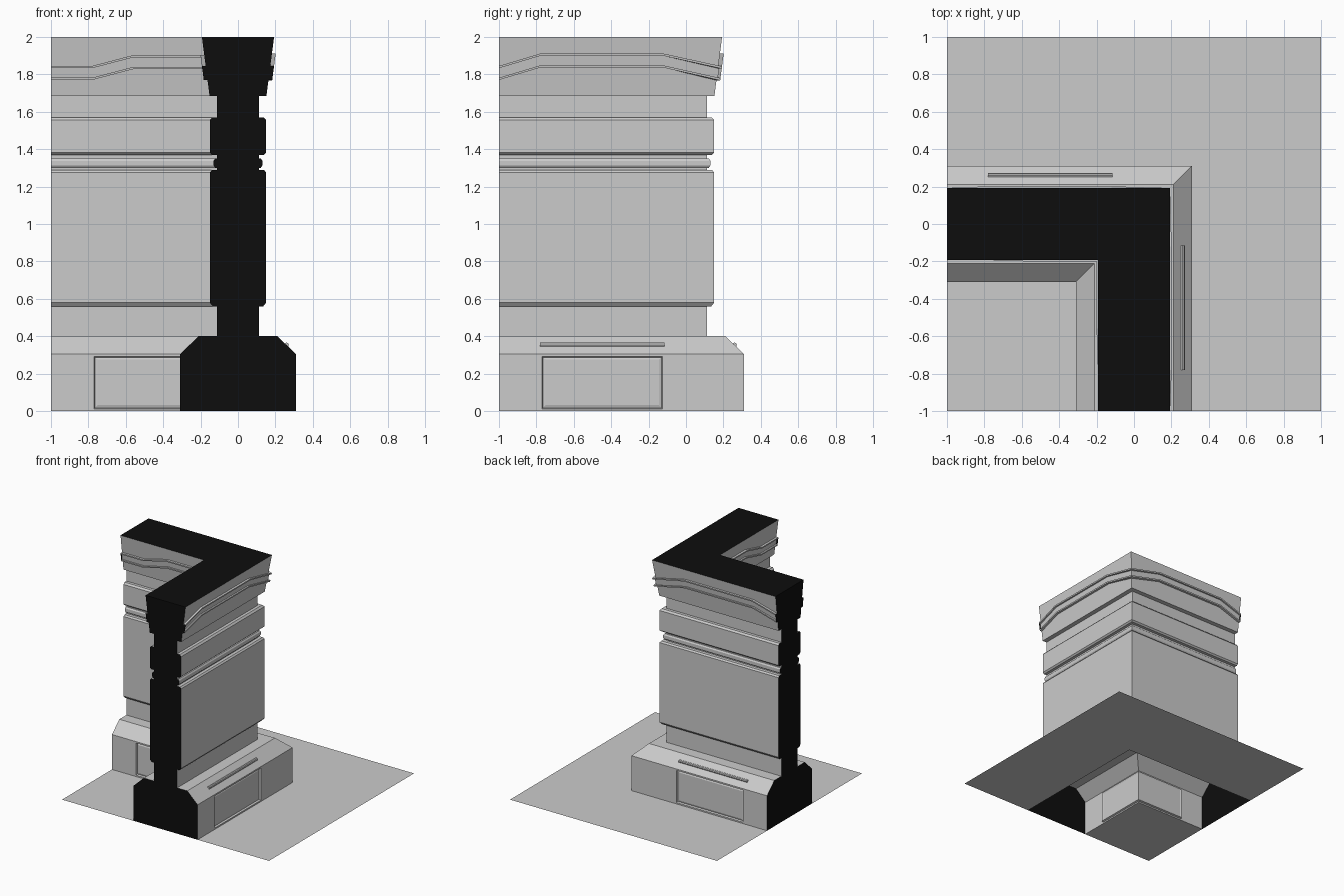
import bpy, bmesh, math
from mathutils import Vector

if "Cube" in bpy.data.objects:
    bpy.data.objects.remove(bpy.data.objects["Cube"])

black = bpy.data.materials.new("black_cap")
black.diffuse_color = (0.004, 0.004, 0.004, 1)
black.use_nodes = True
black.node_tree.nodes["Principled BSDF"].inputs["Base Color"].default_value = black.diffuse_color


def make(name, faces, mat=None):
    """Mesh object from a list of polygons given as coordinates."""
    bm = bmesh.new()
    for f in faces:
        bm.faces.new([bm.verts.new(p) for p in f])
    bmesh.ops.remove_doubles(bm, verts=bm.verts, dist=0.0003)
    me = bpy.data.meshes.new(name)
    bm.to_mesh(me)
    bm.free()
    ob = bpy.data.objects.new(name, me)
    bpy.context.collection.objects.link(ob)
    if mat:
        me.materials.append(mat)
    return ob


def both_legs(faces):
    """Repeat the faces of one leg on the other leg, swapping x and y."""
    return faces + [[(y, x, z) for x, y, z in reversed(f)] for f in faces]


def pt(t, d, z, sign):
    """Point on a leg; t None means on the corner mitre."""
    return (sign * d, sign * d if t is None else t, z)


def quad(a, b, c, d, sign):
    return [a, b, c, d] if sign > 0 else [d, c, b, a]


# Wall half-profile above the vertical base face: (distance from centre, height)
profile = [(.31, .305), (.21, .40), (.112, .40), (.112, .56), (.135, .56), (.151, .58),
           (.151, 1.275), (.14, 1.288), (.112, 1.288), (.112, 1.30), (.122, 1.30),
           (.13, 1.312), (.13, 1.338), (.122, 1.35), (.112, 1.35), (.112, 1.37),
           (.138, 1.37), (.151, 1.382), (.151, 1.555), (.138, 1.57), (.112, 1.57),
           (.112, 1.685), (.152, 1.685), (.193, 2.0)]

walls = []
for s in (1, -1):
    for (d0, z0), (d1, z1) in zip(profile, profile[1:]):
        walls.append(quad(pt(-1, d0, z0, s), pt(None, d0, z0, s),
                          pt(None, d1, z1, s), pt(-1, d1, z1, s), s))
make("wall_faces", both_legs(walls))

# Base faces with recessed panels; the inner panel wraps round the corner
base = []
for s in (1, -1):
    end = (lambda v: v) if s > 0 else (lambda v: None)
    rings = [(-1, None, 0, .305, .31), (-.77, end(-.125), .012, .292, .31),
             (-.765, end(-.13), .017, .287, .295), (-.75, end(-.145), .032, .275, .30)]
    loops = [[pt(a, d, z0, s), pt(b, d, z0, s), pt(b, d, z1, s), pt(a, d, z1, s)]
             for a, b, z0, z1, d in rings]
    for lo, hi in zip(loops, loops[1:]):
        for i in range(4):
            if s < 0 and i == 1:
                continue
            j = (i + 1) % 4
            base.append(quad(lo[i], lo[j], hi[j], hi[i], s))
    base.append(quad(*loops[-1], s))
make("base_panels", both_legs(base))

# Black end caps and top
outline = [(.31, 0)] + profile
cap = [(d, -1, z) for d, z in outline] + [(-d, -1, z) for d, z in reversed(outline)]
make("end_caps", both_legs([cap]), black)
w = .193
make("top_cap", [[(-1, -w, 2), (-w, -w, 2), (-w, -1, 2), (w, -1, 2), (w, w, 2), (-1, w, 2)]], black)

# Bent trim bands with raised rims on the flared crown
section = [(0, -.003), (0, .02), (.012, .02), (.012, .006), (.063, .006),
           (.063, .02), (.075, .02), (.075, -.003)]


def crown(z):
    return .152 + (z - 1.685) * .13


band, band_ends = [], []
for s, path in ((1, [(-1, 1.77), (-.78, 1.836), (-.12, 1.836), (None, 1.768)]),
                (-1, [(-1, 1.77), (-.78, 1.77), (-.56, 1.828), (None, 1.828)])):
    rows = [[pt(t, crown(z + dz) + out, z + dz, s) for dz, out in section] for t, z in path]
    for r0, r1 in zip(rows, rows[1:]):
        for k in range(len(section) - 1):
            band.append(quad(r0[k], r1[k], r1[k + 1], r0[k + 1], s))
    e = rows[0]
    band_ends.append(quad(e[0], e[1], e[6], e[7], s))
make("crown_trim", both_legs(band))
make("crown_trim_ends", both_legs(band_ends), black)

# Thin rails on the outer base slopes
n, r = 8, .012
ring = [(.26 + r * math.cos(2 * math.pi * i / n), .354 + r * math.sin(2 * math.pi * i / n))
        for i in range(n)]
y0, y1 = -.78, -.115
rail = [[(ring[i][0], y0, ring[i][1]), (ring[i][0], y1, ring[i][1]),
         (ring[i - 1][0], y1, ring[i - 1][1]), (ring[i - 1][0], y0, ring[i - 1][1])]
        for i in range(n)]
rail = [f[::-1] for f in rail]
rail += [[(x, y0, z) for x, z in ring], [(x, y1, z) for x, z in reversed(ring)]]
make("base_rails", both_legs(rail))

# Floor on both sides of the wall, open underneath the wall
b = .31
make("outer_floor", [[(b, -1, 0), (1, -1, 0), (1, 1, 0), (-1, 1, 0), (-1, b, 0), (b, b, 0)]])
make("inner_floor", [[(-1, -1, 0), (-b, -1, 0), (-b, -b, 0), (-1, -b, 0)]])
